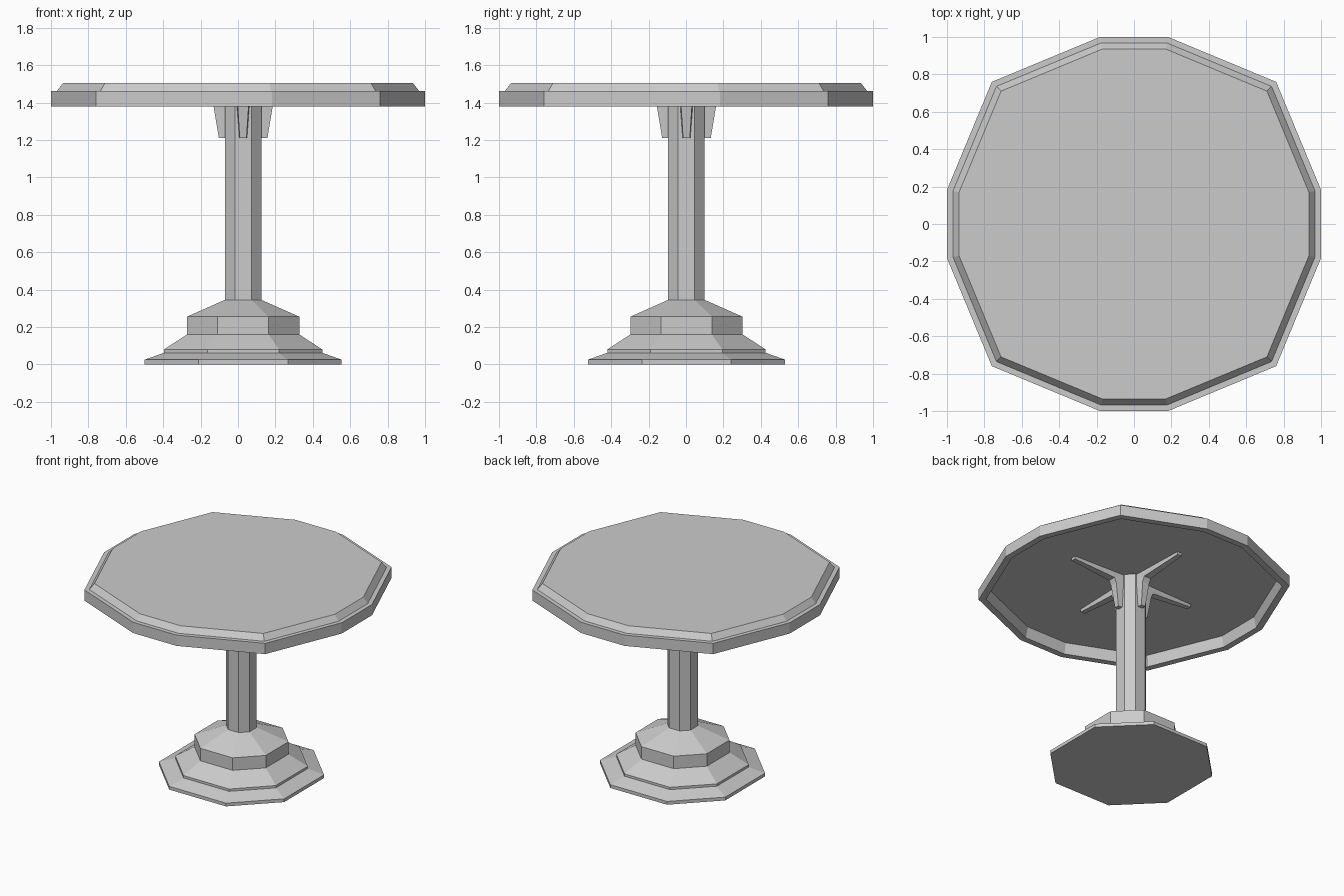
import bpy, bmesh
from math import pi
from mathutils import Matrix, Vector

if "Cube" in bpy.data.objects:
    bpy.data.objects.remove(bpy.data.objects["Cube"])

CX, CY = 0.0275, 0.0025          # pedestal sits slightly off centre


def make(name, bm):
    bmesh.ops.recalc_face_normals(bm, faces=bm.faces)
    me = bpy.data.meshes.new(name)
    bm.to_mesh(me)
    bm.free()
    ob = bpy.data.objects.new(name, me)
    bpy.context.collection.objects.link(ob)
    return ob


def loft(bm, rings):
    """Skin a list of equal-length point rings and cap both ends."""
    vs = [[bm.verts.new(p) for p in r] for r in rings]
    n = len(vs[0])
    for a, b in zip(vs, vs[1:]):
        for i in range(n):
            j = (i + 1) % n
            bm.faces.new((a[i], a[j], b[j], b[i]))
    bm.faces.new(vs[0][::-1])
    bm.faces.new(vs[-1])


def stack(name, outline, profile, centre=(0, 0)):
    """Stack scaled copies of an outline along a (size, z) profile."""
    bm = bmesh.new()
    loft(bm, [[(centre[0] + x * s, centre[1] + y * s, z) for x, y in outline]
              for s, z in profile])
    return make(name, bm)


def four_fold(points):
    """Repeat the points of one quarter around the z axis."""
    out = []
    for k in range(4):
        m = Matrix.Rotation(k * pi / 2, 2)
        out += [tuple(m @ Vector(p)) for p in points]
    return out


twelve = four_fold([(1, -0.182), (1, 0.182), (0.76, 0.76)])
octagon = four_fold([(1, -0.453), (1, 0.453)])

# Tabletop with stepped bevelled upper edge and hollow underside
stack("tabletop", twelve, [
    (0.935, 1.46), (0.953, 1.38), (1.0, 1.38), (1.0, 1.462),
    (0.968, 1.462), (0.935, 1.505)])

# Stepped base
stack("base", octagon, [
    (0.527, 0), (0.527, 0.025), (0.423, 0.062), (0.423, 0.08),
    (0.30, 0.16), (0.30, 0.255), (0.0975, 0.345)], (CX, CY))

# Column
stack("column", octagon, [(0.0975, 0.345), (0.0975, 1.46)], (CX, CY))

# Four support brackets: an upright against the column bending into a thin arm
# section: (inner r, inner z, outer r, outer z, half width)
sections = [(0.09, 1.21, 0.13, 1.21, 0.021),
            (0.09, 1.38, 0.158, 1.38, 0.034),
            (0.09, 1.46, 0.175, 1.415, 0.034),
            (0.52, 1.46, 0.52, 1.44, 0.02)]
for k, side in enumerate(("right", "back", "left", "front")):
    bm = bmesh.new()
    loft(bm, [[(a, -w, za), (a, w, za), (b, w * 0.85, zb), (b, -w * 0.85, zb)]
              for a, za, b, zb, w in sections])
    bm.transform(Matrix.Translation((CX, CY, 0)) @ Matrix.Rotation(k * pi / 2, 4, 'Z'))
    make("bracket_" + side, bm)
